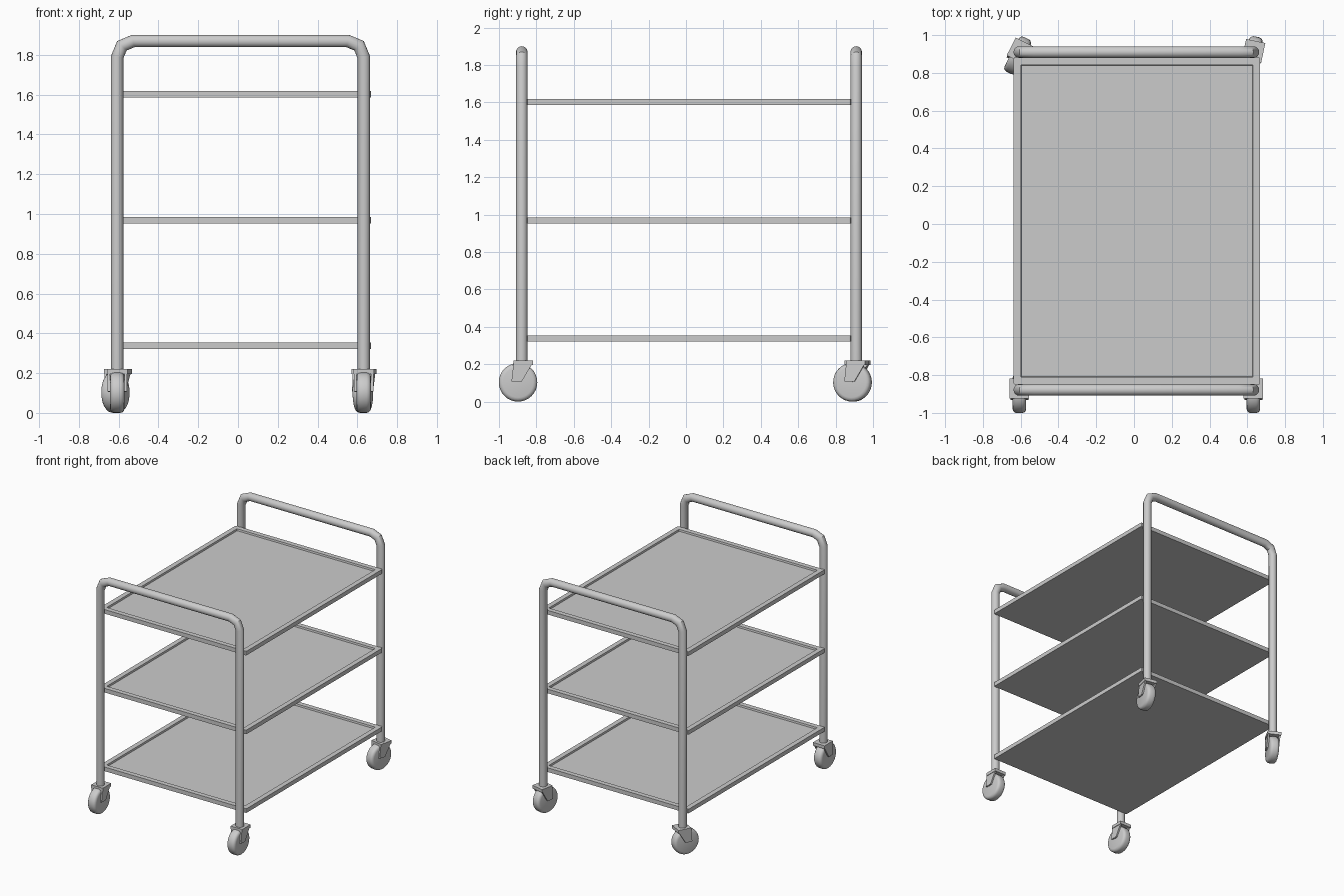
import bpy, bmesh
from math import radians, sin, cos, pi
from mathutils import Matrix, Vector

cube = bpy.data.objects.get("Cube")
if cube:
    bpy.data.objects.remove(cube, do_unlink=True)

grey = bpy.data.materials.new("light_grey_metal")
grey.use_nodes = True
COLOUR = (0.6, 0.6, 0.6, 1)
grey.diffuse_color = COLOUR
grey.node_tree.nodes["Principled BSDF"].inputs["Base Color"].default_value = COLOUR

LEFT, RIGHT = 0.632, -0.607      # post positions
FRONT, BACK = -0.878, 0.91
TUBE = 0.031


def finish(bm, name, smooth=False):
    bmesh.ops.recalc_face_normals(bm, faces=bm.faces)
    mesh = bpy.data.meshes.new(name)
    bm.to_mesh(mesh)
    bm.free()
    mesh.materials.append(grey)
    ob = bpy.data.objects.new(name, mesh)
    bpy.context.collection.objects.link(ob)
    if smooth:
        bpy.ops.object.select_all(action='DESELECT')
        ob.select_set(True)
        bpy.context.view_layer.objects.active = ob
        bpy.ops.object.shade_smooth_by_angle(angle=radians(35))
    return ob


def box(bm, lo, hi):
    lo, hi = Vector(lo), Vector(hi)
    m = Matrix.Translation((lo + hi) / 2) @ Matrix.Diagonal((*(hi - lo), 1))
    return bmesh.ops.create_cube(bm, size=1, matrix=m)["verts"]


# Bent tube frames: two posts and a handle in one piece
def tube_frame(name, y):
    bend, top, foot = 0.08, 1.869, 0.2
    half = [(RIGHT, foot)]
    for a in (0, pi / 4, pi / 2):
        half.append((RIGHT + bend * (1 - cos(a)), top - bend * (1 - sin(a))))
    path = half + [(LEFT + RIGHT - x, z) for x, z in reversed(half)]
    bm = bmesh.new()
    rings, sides = [], 16
    for i, (x, z) in enumerate(path):
        here = Vector((x, 0, z))
        before = Vector((path[i - 1][0], 0, path[i - 1][1])) if i else None
        after = Vector((path[i + 1][0], 0, path[i + 1][1])) if i < len(path) - 1 else None
        d1 = (here - before).normalized() if before else (after - here).normalized()
        d2 = (after - here).normalized() if after else d1
        along = (d1 + d2).normalized()
        across = along.cross(Vector((0, 1, 0))) / along.dot(d1)   # mitred joint
        rings.append([bm.verts.new(here + Vector((0, y, 0)) + TUBE * (
            across * cos(2 * pi * k / sides) + Vector((0, sin(2 * pi * k / sides), 0))))
            for k in range(sides)])
    for a, b in zip(rings, rings[1:]):
        for k in range(sides):
            n = (k + 1) % sides
            bm.faces.new((a[k], a[n], b[n], b[k]))
    bm.faces.new(rings[0])
    bm.faces.new(rings[-1])
    finish(bm, name, True)


# Shallow trays with a flat rim and a sloped recess
def shelf(name, z):
    bm = bmesh.new()
    box(bm, (-0.638, -0.85, z), (0.668, 0.882, z + 0.033))
    corners = [e for e in bm.edges if abs(e.verts[0].co.z - e.verts[1].co.z) > 0.01]
    bmesh.ops.bevel(bm, geom=corners, offset=0.008, segments=2, affect='EDGES', profile=0.5)
    bm.normal_update()
    top = max(bm.faces, key=lambda f: f.normal.z)
    bmesh.ops.inset_region(bm, faces=[top], thickness=0.04)
    bmesh.ops.inset_region(bm, faces=[top], thickness=0.01, depth=-0.014)
    finish(bm, name)


# Swivel casters: wheel, axle, cap plate and tapered fork cheeks
def caster(name, x, y, trail, angle):
    place = Matrix.Translation((x, y, 0)) @ Matrix.Rotation(radians(angle), 4, 'Z')
    centre = Matrix.Translation((0, -trail, 0.103)) @ Matrix.Rotation(pi / 2, 4, 'Y')

    bm = bmesh.new()
    bmesh.ops.create_cone(bm, cap_ends=True, segments=32, radius1=0.103, radius2=0.103,
                          depth=0.072, matrix=centre)
    rims = [e for e in bm.edges if any(len(f.verts) > 4 for f in e.link_faces)]
    bmesh.ops.bevel(bm, geom=rims, offset=0.022, segments=3, affect='EDGES', profile=0.5)
    bm.transform(place)
    finish(bm, name + "_wheel", True)

    bm = bmesh.new()
    box(bm, (-0.052, -0.045, 0.195), (0.052, 0.06, 0.22))
    profile = [(-0.045, 0.2), (0.055, 0.2), (0.0, 0.108), (-0.055, 0.108)]
    for side in (-1, 1):
        inner, outer = [[bm.verts.new((side * w, py, pz)) for py, pz in profile]
                        for w in (0.036, 0.048)]
        bm.faces.new(inner)
        bm.faces.new(outer)
        for k in range(4):
            n = (k + 1) % 4
            bm.faces.new((inner[k], inner[n], outer[n], outer[k]))
    bmesh.ops.create_cone(bm, cap_ends=True, segments=12, radius1=0.014, radius2=0.014,
                          depth=0.092, matrix=centre @ Matrix.Translation((-0.015, 0, 0)))
    bm.transform(place)
    finish(bm, name + "_fork", True)


tube_frame("front_frame", FRONT)
tube_frame("back_frame", BACK)

for label, z in (("bottom", 0.32), ("middle", 0.952), ("top", 1.585)):
    shelf(label + "_shelf", z)

caster("front_left_caster", LEFT, FRONT, 0.02, 0)
caster("front_right_caster", RIGHT, FRONT, 0.02, 0)
caster("back_left_caster", LEFT, BACK, 0.02, -12)
caster("back_right_caster", RIGHT, BACK, 0.02, -27)
